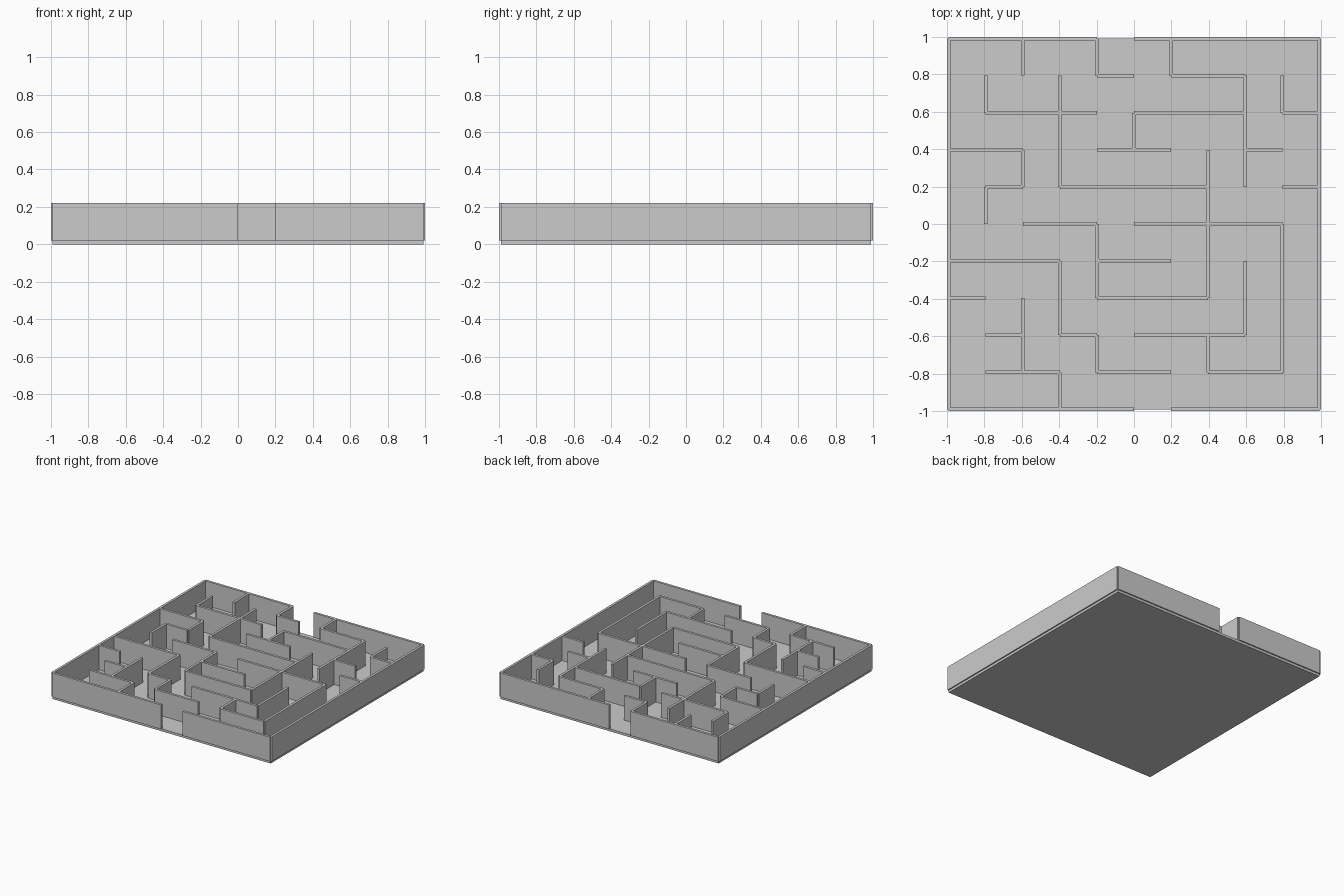
import bpy, bmesh
from mathutils import Matrix, Vector

if "Cube" in bpy.data.objects:
    bpy.data.objects.remove(bpy.data.objects["Cube"])

PITCH, THICK, FLOOR, HEIGHT = 0.198, 0.02, 0.02, 0.2


def node(k):
    return (k - 5) * PITCH


def add_box(bm, x0, x1, y0, y1, z0, z1):
    centre = Vector(((x0 + x1) / 2, (y0 + y1) / 2, (z0 + z1) / 2))
    scale = Matrix.Diagonal((x1 - x0, y1 - y0, z1 - z0, 1))
    bmesh.ops.create_cube(bm, size=1, matrix=Matrix.Translation(centre) @ scale)


def finish(bm, name):
    mesh = bpy.data.meshes.new(name)
    bm.to_mesh(mesh)
    bm.free()
    bpy.context.collection.objects.link(bpy.data.objects.new(name, mesh))


def build_walls(name, rows, columns):
    # each grid line holds runs written as start-end grid nodes
    bm = bmesh.new()
    h = THICK / 2
    for lines, along_x in ((rows, True), (columns, False)):
        for k, runs in lines.items():
            c = node(k)
            for run in runs.split():
                a, b = (node(int(n)) for n in run.split("-"))
                span, width = (a, b), (c - h, c + h)
                xy = span + width if along_x else width + span
                add_box(bm, *xy, FLOOR, FLOOR + HEIGHT)
    finish(bm, name)


# floor slab
bm = bmesh.new()
add_box(bm, node(0), node(10), node(0), node(10), 0, FLOOR)
finish(bm, "floor")

# perimeter with an entrance at the front and an exit at the back
build_walls("outer_walls",
            rows={0: "0-5 6-10", 10: "0-4 5-10"},
            columns={0: "0-10", 10: "0-10"})

# maze partitions
build_walls("inner_walls",
            rows={9: "4-5 6-8",
                  8: "1-4 5-8 9-10",
                  7: "0-2 4-6 8-9",
                  6: "1-2 3-7 9-10",
                  5: "2-4 5-9",
                  4: "0-3 4-6",
                  3: "0-1 4-7",
                  2: "1-2 3-4 5-8",
                  1: "1-3 4-6 7-9"},
            columns={1: "5-6 8-9",
                     2: "1-3 6-7 9-10",
                     3: "0-1 2-4 6-9",
                     4: "1-2 3-5 9-10",
                     5: "7-8",
                     6: "9-10",
                     7: "1-2 3-7",
                     8: "2-4 6-9",
                     9: "1-5 8-9"})
